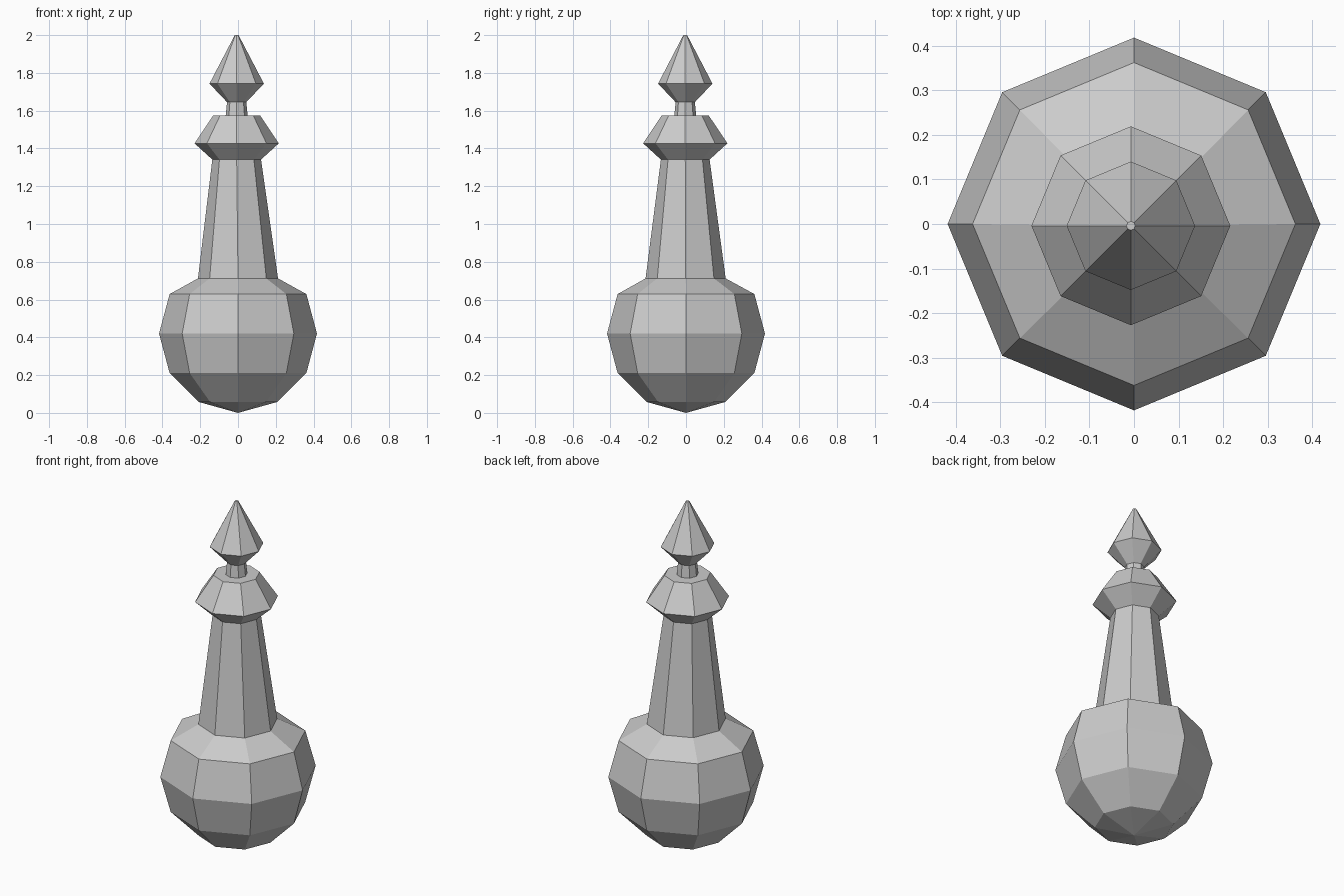
import bpy, bmesh
from math import sin, cos, pi, radians

if "Cube" in bpy.data.objects:
    bpy.data.objects.remove(bpy.data.objects["Cube"])

SIDES = 8


def lathe(name, profile):
    """Eight-sided shell from rings (radius, z, x offset, y offset); radius 0 is a pole."""
    bm = bmesh.new()
    rings = []
    for r, z, ox, oy in profile:
        if r == 0:
            rings.append([bm.verts.new((ox, oy, z))] * SIDES)
        else:
            rings.append([bm.verts.new((ox + r * cos(2 * pi * i / SIDES),
                                        oy + r * sin(2 * pi * i / SIDES), z))
                          for i in range(SIDES)])
    for low, high in zip(rings, rings[1:]):
        for i in range(SIDES):
            j = (i + 1) % SIDES
            corners = [low[i], low[j], high[j], high[i]]
            bm.faces.new(list(dict.fromkeys(corners)))
    mesh = bpy.data.meshes.new(name)
    bm.to_mesh(mesh)
    bm.free()
    obj = bpy.data.objects.new(name, mesh)
    bpy.context.collection.objects.link(obj)
    return obj


# Upper parts lean very slightly off the axis
DX, DY = -0.007, -0.004

# Rings shared by neighbouring parts, so the shells meet exactly
shoulder = (0.212, 0.712, 0.0, -0.002)
neck_top = (0.129, 1.341, DX, DY)
collar_top = (0.058, 1.575, DX, DY)
stem_top = (0.051, 1.645, DX, DY)

# Round bulb: a sphere cut into 30 degree bands, flattened at the shoulder
R = 0.418
bulb = [(0, 0.0, 0, 0)]
bulb += [(R * cos(radians(a)), 0.42 + R * sin(radians(a)), 0, 0)
         for a in (-60, -30, 0, 30)]
lathe("bulb", bulb + [shoulder])

# Tapered neck
lathe("neck", [shoulder, neck_top])

# Flared collar with a flat top
lathe("collar", [neck_top, (0.223, 1.427, DX, DY),
                 (0.124, 1.575, DX, DY), collar_top])

# Short stem
lathe("stem", [collar_top, stem_top])

# Pointed finial with a tiny blunt tip
lathe("finial", [stem_top, (0.144, 1.743, DX, DY),
                 (0.010, 2.0, DX, DY), (0, 2.0, DX, DY)])
